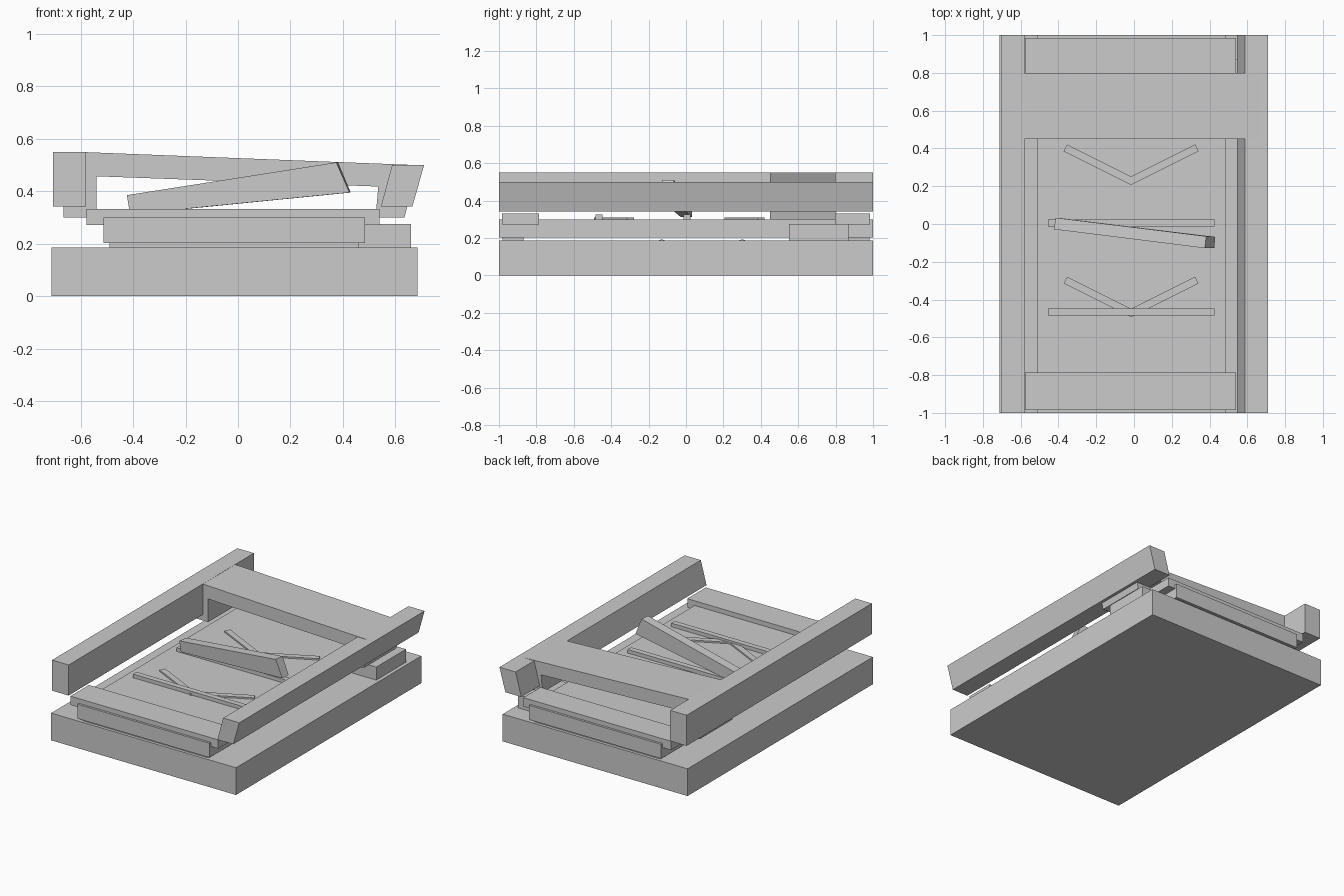
import bpy
import math

if "Cube" in bpy.data.objects:
    bpy.data.objects.remove(bpy.data.objects["Cube"])


def mesh_object(name, verts, faces):
    me = bpy.data.meshes.new(name)
    me.from_pydata(verts, [], faces)
    me.validate()
    ob = bpy.data.objects.new(name, me)
    bpy.context.collection.objects.link(ob)
    return ob


def prism(name, a, b, axis="y"):
    """Join two matching end profiles (lists of xyz) into a closed solid."""
    n = len(a)
    faces = [list(range(n)), list(range(2 * n - 1, n - 1, -1))]
    faces += [[i, i + n, (i + 1) % n + n, (i + 1) % n] for i in range(n)]
    ob = mesh_object(name, a + b, faces)
    import bmesh
    bm = bmesh.new()
    bm.from_mesh(ob.data)
    bmesh.ops.recalc_face_normals(bm, faces=bm.faces)
    bm.to_mesh(ob.data)
    bm.free()
    return ob


def along_y(name, profile, y0, y1):
    return prism(name, [(x, y0, z) for x, z in profile], [(x, y1, z) for x, z in profile])


def box(name, x0, x1, y0, y1, z0, z1):
    return along_y(name, [(x0, z0), (x1, z0), (x1, z1), (x0, z1)], y0, y1)


def bar(name, p, q, width, z0, z1):
    """Flat strip between two plan points."""
    dx, dy = q[0] - p[0], q[1] - p[1]
    k = width / 2 / math.hypot(dx, dy)
    ox, oy = -dy * k, dx * k
    plan = [(p[0] + ox, p[1] + oy), (q[0] + ox, q[1] + oy),
            (q[0] - ox, q[1] - oy), (p[0] - ox, p[1] - oy)]
    return prism(name, [(x, y, z0) for x, y in plan], [(x, y, z1) for x, y in plan])


# Base and middle plate
box("base", -0.712, 0.685, -1, 1, 0, 0.186)
box("middle_plate", -0.513, 0.485, -1, 1, 0.202, 0.30)

# Tapered spacers and small ridges in the gap under the plate
for label, y0, y1 in (("front", -0.98, -0.87), ("back", 0.87, 0.98)):
    box(label + "_spacer", -0.49, 0.46, y0, y1, 0.18, 0.21)
for i, y in enumerate((-0.13, 0.30)):
    prism(f"ridge_{i}", [(-0.49, y - 0.025, 0.185), (-0.49, y + 0.025, 0.185), (-0.49, y, 0.193)],
          [(0.46, y - 0.025, 0.185), (0.46, y + 0.025, 0.185), (0.46, y, 0.193)])

# Cross pieces at both ends of the plate
box("front_cross_piece", -0.577, 0.54, -0.985, -0.785, 0.272, 0.332)
box("back_cross_piece", -0.577, 0.54, 0.80, 0.985, 0.272, 0.332)

# Side block
box("side_block", 0.46, 0.66, 0.55, 0.87, 0.184, 0.275)

# Side rails, the right one leaning outward
box("left_rail", -0.705, -0.58, -1, 1, 0.341, 0.55)
along_y("right_rail", [(0.545, 0.341), (0.665, 0.341), (0.71, 0.50), (0.588, 0.50)], -1, 1)

# Bridge with two legs
along_y("bridge", [(-0.665, 0.30), (-0.54, 0.30), (-0.54, 0.457), (0.535, 0.418),
                   (0.525, 0.30), (0.635, 0.30), (0.685, 0.4995), (-0.58, 0.549),
                   (-0.665, 0.549)], 0.45, 0.80)

# Thin strips and chevrons on the plate
for i, y in enumerate((-0.466, 0.005)):
    box(f"cross_strip_{i}", -0.455, 0.425, y - 0.019, y + 0.019, 0.295, 0.325)
for i, y in enumerate((0.225, -0.475)):
    for side, sx in (("left", -1), ("right", 1)):
        bar(f"chevron_{i}_{side}", (-0.015 + sx * 0.348, y + 0.178),
            (-0.015 - sx * 0.008, y), 0.04, 0.295, 0.31)

# Tapered lever, raised at its right end
prism("lever",
      [(-0.424, -0.028, 0.385), (-0.415, 0.033, 0.385),
       (-0.405, 0.033, 0.312), (-0.412, -0.028, 0.312)],
      [(0.375, -0.128, 0.51), (0.382, -0.065, 0.51),
       (0.43, -0.068, 0.395), (0.425, -0.128, 0.395)])
